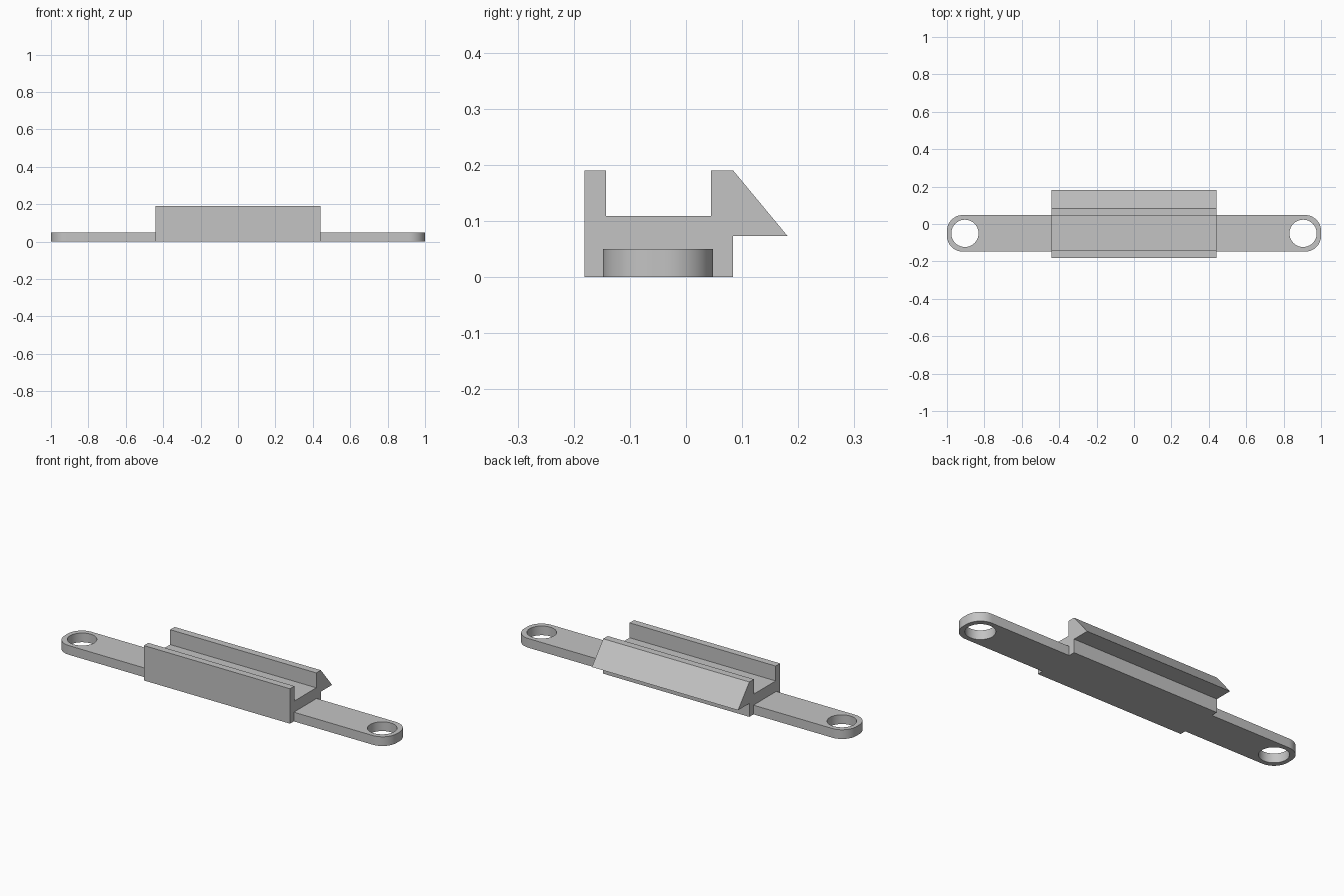
import bpy, bmesh, math
from mathutils import Vector

default = bpy.data.objects.get("Cube")
if default:
    bpy.data.objects.remove(default, do_unlink=True)

grey = bpy.data.materials.new("light grey")
grey.use_nodes = True
grey.diffuse_color = (0.55, 0.55, 0.55, 1)
grey.node_tree.nodes["Principled BSDF"].inputs["Base Color"].default_value = grey.diffuse_color

BODY_HALF = 0.44
TAB_HEIGHT = 0.05
TAB_Y = -0.05
TAB_HALF_WIDTH = 0.098


def extrude_loops(name, loops, direction):
    """Fill closed loops (inner ones become holes) and extrude them."""
    bm = bmesh.new()
    edges = []
    for loop in loops:
        verts = [bm.verts.new(p) for p in loop]
        edges += [bm.edges.new((v, verts[i - 1])) for i, v in enumerate(verts)]
    bmesh.ops.triangle_fill(bm, edges=edges, use_beauty=True)
    made = bmesh.ops.extrude_face_region(bm, geom=bm.faces[:], use_keep_orig=True)
    moved = [g for g in made["geom"] if isinstance(g, bmesh.types.BMVert)]
    bmesh.ops.translate(bm, verts=moved, vec=Vector(direction))
    bmesh.ops.recalc_face_normals(bm, faces=bm.faces[:])
    bmesh.ops.dissolve_limit(bm, angle_limit=0.01, verts=bm.verts[:], edges=bm.edges[:])
    mesh = bpy.data.meshes.new(name)
    bm.to_mesh(mesh)
    bm.free()
    mesh.materials.append(grey)
    obj = bpy.data.objects.new(name, mesh)
    bpy.context.collection.objects.link(obj)
    bpy.ops.object.select_all(action="DESELECT")
    obj.select_set(True)
    bpy.context.view_layer.objects.active = obj
    bpy.ops.object.shade_smooth_by_angle(angle=math.radians(30))
    return obj


def arc(x, y, radius, start, end, steps):
    angles = [math.radians(start + (end - start) * i / steps) for i in range(steps + 1)]
    return [(x + radius * math.cos(a), y + radius * math.sin(a), 0) for a in angles]


# Channel body with a hooked rear lip
profile = [(-0.181, 0), (0.084, 0), (0.084, 0.073), (0.181, 0.073), (0.084, 0.19),
           (0.045, 0.19), (0.045, 0.109), (-0.143, 0.109), (-0.143, 0.19), (-0.181, 0.19)]
extrude_loops("channel_body", [[(-BODY_HALF, y, z) for y, z in profile]],
              (2 * BODY_HALF, 0, 0))

# Mounting tabs with rounded corners and a screw hole
corner = 0.085
inset = TAB_HALF_WIDTH - corner
outline = [(BODY_HALF, TAB_Y - TAB_HALF_WIDTH, 0)]
outline += arc(1 - corner, TAB_Y - inset, corner, -90, 0, 16)
outline += arc(1 - corner, TAB_Y + inset, corner, 0, 90, 16)
outline += [(BODY_HALF, TAB_Y + TAB_HALF_WIDTH, 0)]
hole = arc(0.904, TAB_Y, 0.073, 0, 360, 48)[:-1]

for name, side in (("left_tab", 1), ("right_tab", -1)):
    loops = [[(side * x, y, z) for x, y, z in loop] for loop in (outline, hole)]
    extrude_loops(name, loops, (0, 0, TAB_HEIGHT))
